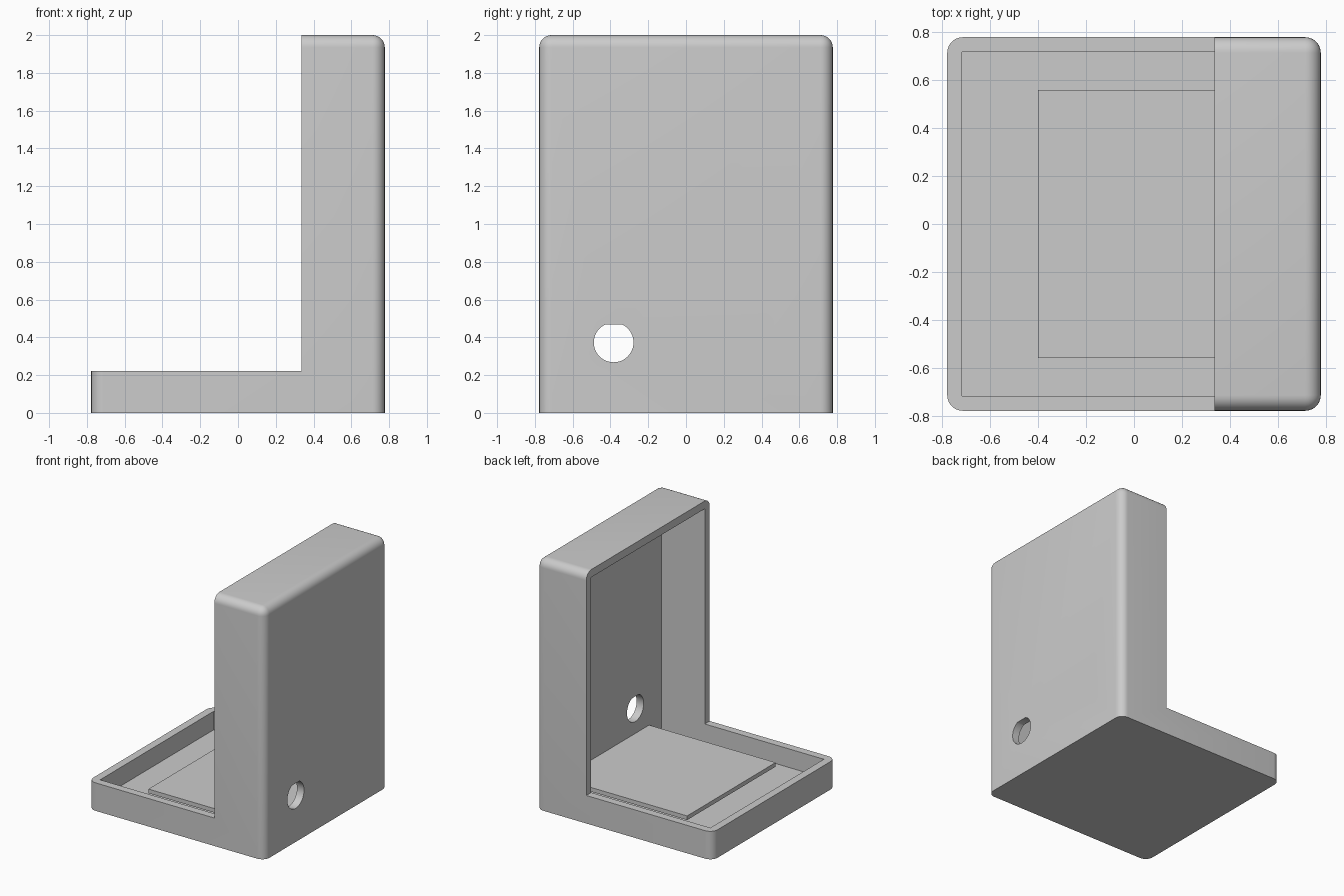
import bpy, bmesh, math

default = bpy.data.objects.get("Cube")
if default:
    bpy.data.objects.remove(default, do_unlink=True)

HALF, HEIGHT, WALL, RADIUS = 0.777, 2.0, 0.062, 0.065
INNER = HALF - WALL
RIM_Z, OPEN_X = 0.223, 0.335

grey = bpy.data.materials.new("plain grey")
grey.use_nodes = True
colour = (0.6, 0.6, 0.6, 1)
grey.diffuse_color = colour
grey.node_tree.nodes["Principled BSDF"].inputs["Base Color"].default_value = colour


def box(name, low, high):
    """Box between two opposite corners."""
    bm = bmesh.new()
    bmesh.ops.create_cube(bm, size=1)
    for v in bm.verts:
        v.co = [a if c < 0 else b for c, a, b in zip(v.co, low, high)]
    return finish(name, bm)


def finish(name, bm):
    mesh = bpy.data.meshes.new(name)
    bm.to_mesh(mesh)
    bm.free()
    mesh.materials.append(grey)
    ob = bpy.data.objects.new(name, mesh)
    bpy.context.collection.objects.link(ob)
    return ob


def hole_cutter(name, y, z, radius, flat=None):
    """Cylinder along x, optionally flattened at the top."""
    bm = bmesh.new()
    bmesh.ops.create_cone(bm, cap_ends=True, segments=48, radius1=radius,
                          radius2=radius, depth=0.3)
    for v in bm.verts:
        x, r, u = v.co.z, v.co.x, v.co.y
        v.co = (HALF + x, y + r, z + u)
    if flat:
        cut = bmesh.ops.bisect_plane(bm, geom=bm.verts[:] + bm.edges[:] + bm.faces[:],
                                     plane_co=(0, 0, flat), plane_no=(0, 0, 1),
                                     clear_outer=True)
        edges = [e for e in cut["geom_cut"] if isinstance(e, bmesh.types.BMEdge)]
        bmesh.ops.holes_fill(bm, edges=[e for e in bm.edges if e.is_boundary])
    bmesh.ops.recalc_face_normals(bm, faces=bm.faces)
    return finish(name, bm)


def subtract(target, cutter):
    cutter.hide_render = True
    bpy.context.view_layer.objects.active = target
    mod = target.modifiers.new("cut", "BOOLEAN")
    mod.operation, mod.solver, mod.object = "DIFFERENCE", "EXACT", cutter
    bpy.ops.object.modifier_apply(modifier=mod.name)
    bpy.data.objects.remove(cutter, do_unlink=True)


# Housing: block rounded everywhere except around its base
housing = box("housing", (-HALF, -HALF, 0), (HALF, HALF, HEIGHT))
bm = bmesh.new()
bm.from_mesh(housing.data)
rounded = [e for e in bm.edges if any(v.co.z > 1 for v in e.verts)]
bmesh.ops.bevel(bm, geom=rounded, offset=RADIUS, segments=8, profile=0.5,
                affect="EDGES")
bm.to_mesh(housing.data)
bm.free()

# Hollow interior, then the large open corner, then the two wall holes
subtract(housing, box("cavity", (-INNER, -INNER, 0.075),
                      (INNER, INNER, HEIGHT - WALL)))
subtract(housing, box("opening", (-1, -1, RIM_Z), (OPEN_X, 1, 3)))
subtract(housing, hole_cutter("large_hole", -0.383, 0.373, 0.105, flat=0.468))
subtract(housing, hole_cutter("small_hole", 0.385, 0.374, 0.067))

bpy.ops.object.select_all(action="DESELECT")
housing.select_set(True)
bpy.context.view_layer.objects.active = housing
bpy.ops.object.shade_smooth_by_angle(angle=math.radians(30))

# Thin square board held above the floor against the tall wall
box("board", (-0.4, -0.557, 0.14), (INNER, 0.557, 0.173))
